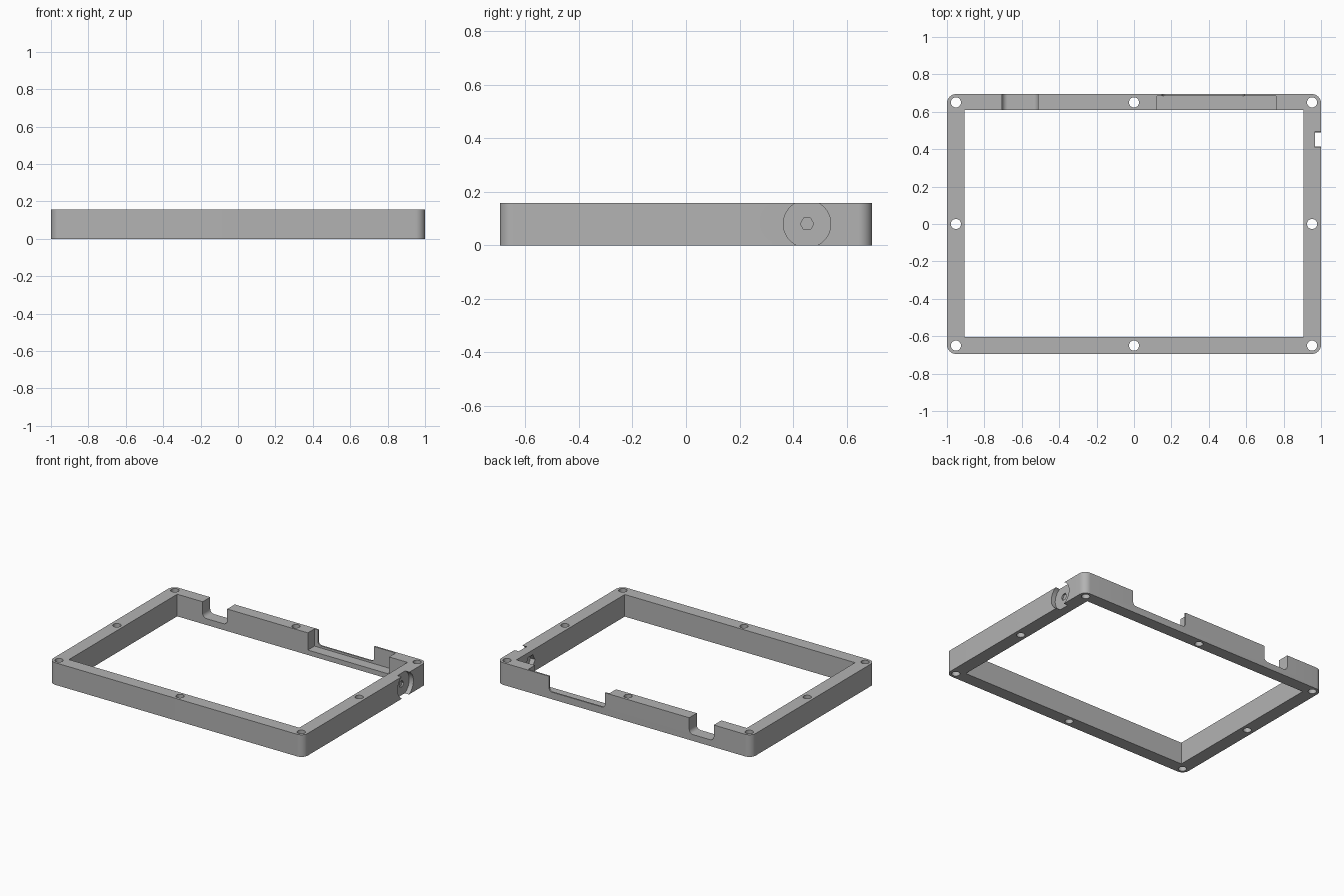
import bpy, bmesh, math
from mathutils import Matrix, Vector

old = bpy.data.objects.get("Cube")
if old:
    bpy.data.objects.remove(old, do_unlink=True)

H = 0.157          # frame height
HX, HY = 1.0, 0.695  # outer half sizes

grey = bpy.data.materials.new("plain grey")
grey.use_nodes = True
grey.diffuse_color = (0.45, 0.45, 0.45, 1)
grey.node_tree.nodes["Principled BSDF"].inputs["Base Color"].default_value = (0.45, 0.45, 0.45, 1)


def add_object(name, bm):
    bmesh.ops.recalc_face_normals(bm, faces=bm.faces)
    mesh = bpy.data.meshes.new(name)
    bm.to_mesh(mesh)
    bm.free()
    mesh.materials.append(grey)
    obj = bpy.data.objects.new(name, mesh)
    bpy.context.collection.objects.link(obj)
    return obj


def box(name, x, y, z, axis=None, radius=0.0, low_only=False):
    """Box between limits, with edges along one axis optionally rounded."""
    bm = bmesh.new()
    bmesh.ops.create_cube(bm, size=1)
    for v in bm.verts:
        v.co = Vector([lim[0] if c < 0 else lim[1] for c, lim in zip(v.co, (x, y, z))])
    if radius:
        edges = []
        for e in bm.edges:
            a, b = (v.co for v in e.verts)
            along = abs((a - b).normalized()[axis]) > 0.9
            if along and (not low_only or max(a.z, b.z) < z[0] + 0.001):
                edges.append(e)
        bmesh.ops.bevel(bm, geom=edges, offset=radius, segments=10,
                        profile=0.5, affect='EDGES')
    return add_object(name, bm)


def cylinder(name, centre, radius, depth, sides, along_x=False, turn=0.0):
    bm = bmesh.new()
    bmesh.ops.create_cone(bm, cap_ends=True, segments=sides, radius1=radius,
                          radius2=radius, depth=depth)
    m = Matrix.Rotation(turn, 4, 'Z')
    if along_x:
        m = Matrix.Rotation(math.pi / 2, 4, 'Y') @ m
    bm.transform(Matrix.Translation(centre) @ m)
    return add_object(name, bm)


# Outer block with rounded upright corners
frame = box("frame", (-HX, HX), (-HY, HY), (0, H), axis=2, radius=0.05)
cutters = []

# Large centre opening
cutters.append(box("opening", (-0.905, 0.905), (-0.605, 0.61), (-0.1, 0.3)))

# Screw holes around the rim
for ix in (-1, 0, 1):
    for iy in (-1, 0, 1):
        if ix or iy:
            cutters.append(cylinder("screw_hole", (ix * 0.952, iy * 0.65, H / 2),
                                    0.027, 0.5, 32))

# Rounded notch through the back wall
cutters.append(box("cable_notch", (-0.705, -0.512), (0.55, 0.8), (0.045, 0.3),
                   axis=1, radius=0.03, low_only=True))
# Wide slot in the outer skin and the deeper pocket behind it
cutters.append(box("port_slot", (0.15, 0.59), (0.65, 0.8), (0.05, 0.3),
                   axis=1, radius=0.025, low_only=True))
cutters.append(box("port_pocket", (0.122, 0.76), (0.55, 0.684), (0.035, 0.3)))

# Round side recesses, each with a small dimple and a hexagonal pocket inside
for side, y in ((1, 0.452), (-1, 0.457), (-1, -0.522)):
    z = 0.08
    cutters.append(cylinder("recess", (side * 1.017, y, z), 0.0885, 0.1, 64, True))
    cutters.append(cylinder("dimple", (side * 0.97, y, z), 0.025, 0.03, 6, True))
    cutters.append(cylinder("nut_pocket", (side * 0.89, y, z), 0.05, 0.1, 6, True))

# Cut everything away from the block
for cutter in cutters:
    mod = frame.modifiers.new(cutter.name, 'BOOLEAN')
    mod.operation = 'DIFFERENCE'
    mod.solver = 'EXACT'
    mod.object = cutter
    cutter.hide_render = True

bpy.context.view_layer.update()
result = bpy.data.meshes.new_from_object(
    frame.evaluated_get(bpy.context.evaluated_depsgraph_get()))
frame.modifiers.clear()
frame.data = result
result.materials.clear()
result.materials.append(grey)
for p in result.polygons:
    p.material_index = 0
for cutter in cutters:
    bpy.data.objects.remove(cutter, do_unlink=True)

# Smooth the rounded surfaces and keep crisp edges
bpy.ops.object.select_all(action='DESELECT')
frame.select_set(True)
bpy.context.view_layer.objects.active = frame
bpy.ops.object.shade_smooth_by_angle(angle=math.radians(30))
